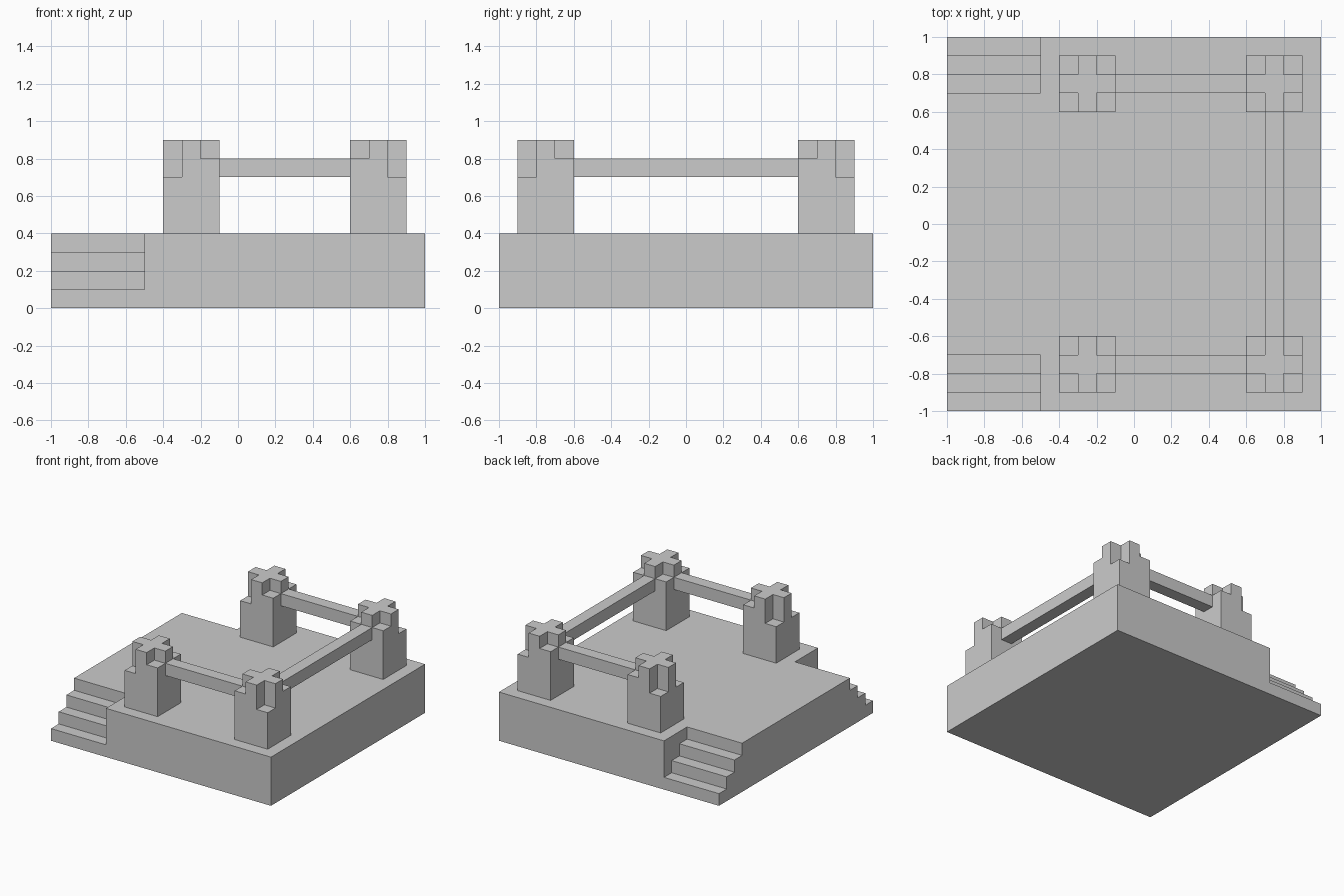
import bpy, bmesh

cube = bpy.data.objects.get("Cube")
if cube:
    bpy.data.objects.remove(cube, do_unlink=True)

# One plain stone colour
stone = bpy.data.materials.new("grey_stone")
stone.use_nodes = True
grey = (0.6, 0.6, 0.6, 1.0)
stone.diffuse_color = grey
stone.node_tree.nodes["Principled BSDF"].inputs["Base Color"].default_value = grey


def block(name, xs, ys, zs, height=None):
    """Closed stepped block on grid planes; height(x, y) limits each column."""
    bm = bmesh.new()
    axes = (xs, ys, zs)
    verts = {}

    def filled(c):
        if any(not 0 <= c[a] < len(axes[a]) - 1 for a in range(3)):
            return False
        mid = [(axes[a][c[a]] + axes[a][c[a] + 1]) / 2 for a in range(3)]
        return height is None or mid[2] < height(mid[0], mid[1])

    def vert(idx):
        if idx not in verts:
            verts[idx] = bm.verts.new([axes[a][idx[a]] for a in range(3)])
        return verts[idx]

    # Skin every cell side that touches empty space
    for i in range(len(xs) - 1):
        for j in range(len(ys) - 1):
            for k in range(len(zs) - 1):
                cell = (i, j, k)
                if not filled(cell):
                    continue
                for a in range(3):
                    for side in (0, 1):
                        near = list(cell)
                        near[a] += 2 * side - 1
                        if filled(near):
                            continue
                        loop = []
                        for u, v in ((0, 0), (1, 0), (1, 1), (0, 1)):
                            p = list(cell)
                            p[a] += side
                            p[(a + 1) % 3] += u
                            p[(a + 2) % 3] += v
                            loop.append(vert(tuple(p)))
                        bm.faces.new(loop if side else loop[::-1])
    # Merge coplanar cells into large flat faces
    bmesh.ops.dissolve_limit(bm, angle_limit=0.01, verts=bm.verts[:], edges=bm.edges[:])
    mesh = bpy.data.meshes.new(name)
    bm.to_mesh(mesh)
    bm.free()
    mesh.materials.append(stone)
    obj = bpy.data.objects.new(name, mesh)
    bpy.context.collection.objects.link(obj)
    return obj


# Platform with a recessed stair in both corners of its open side
def platform_height(x, y):
    if x > -0.5 or abs(y) < 0.7:
        return 0.4
    return 0.1 + 0.1 * int((1 - abs(y)) / 0.1)


edges = [0.7, 0.8, 0.9, 1.0]
block("platform", [-1, -0.5, 1], [-e for e in reversed(edges)] + edges,
      [0, 0.1, 0.2, 0.3, 0.4], platform_height)


# Posts: cross-shaped tops, corner notches deeper where no rail adjoins
def post(name, cx, cy, is_end):
    def top(x, y):
        dx, dy = x - cx, y - cy
        if abs(dx) < 0.05 or abs(dy) < 0.05:
            return 0.9
        outer = dx < 0 if is_end else (dx > 0 and dy * cy > 0)
        return 0.7 if outer else 0.8

    steps = (-0.15, -0.05, 0.05, 0.15)
    block(name, [cx + s for s in steps], [cy + s for s in steps],
          [0.4, 0.7, 0.8, 0.9], top)


for label, side in (("front", -1), ("back", 1)):
    y = 0.75 * side
    post(label + "_end_post", -0.25, y, True)
    post(label + "_corner_post", 0.75, y, False)
    block(label + "_rail", [-0.1, 0.6], [y - 0.05, y + 0.05], [0.7, 0.8])

# Long rail joining the two corner posts
block("side_rail", [0.7, 0.8], [-0.6, 0.6], [0.7, 0.8])
